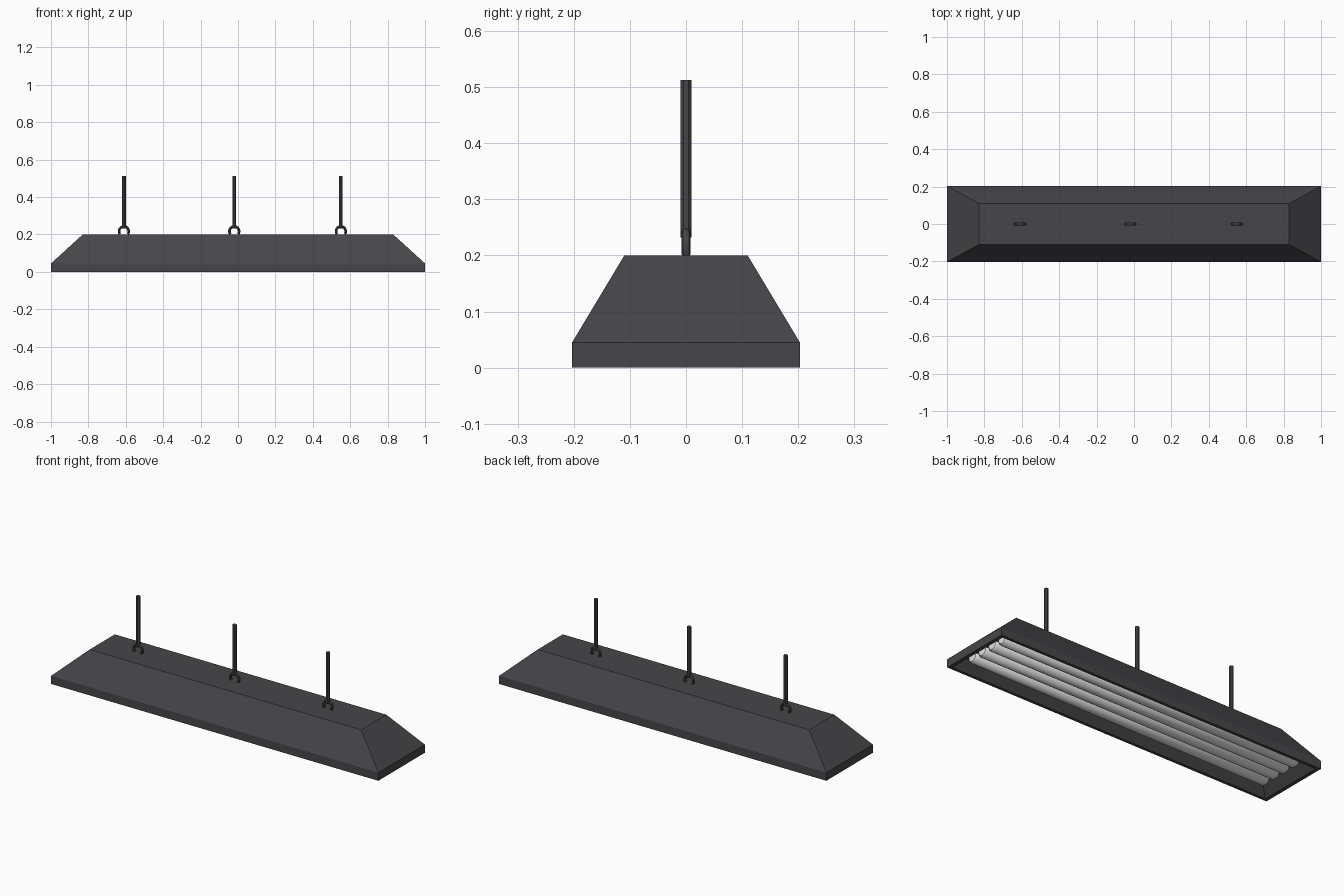
import bpy, bmesh, math

if "Cube" in bpy.data.objects:
    bpy.data.objects.remove(bpy.data.objects["Cube"])


def material(name, rgb):
    m = bpy.data.materials.new(name)
    m.diffuse_color = (*rgb, 1)
    m.use_nodes = True
    m.node_tree.nodes["Principled BSDF"].inputs["Base Color"].default_value = m.diffuse_color
    return m


DARK = material("charcoal metal", (0.062, 0.060, 0.067))
LIGHT = material("tube white", (0.75, 0.75, 0.74))


def finish(name, bm, mat, smooth=False):
    bmesh.ops.recalc_face_normals(bm, faces=bm.faces)
    me = bpy.data.meshes.new(name)
    bm.to_mesh(me)
    bm.free()
    ob = bpy.data.objects.new(name, me)
    bpy.context.collection.objects.link(ob)
    me.materials.append(mat)
    if smooth:
        bpy.ops.object.select_all(action='DESELECT')
        ob.select_set(True)
        bpy.context.view_layer.objects.active = ob
        bpy.ops.object.shade_smooth_by_angle(angle=math.radians(40))
    return ob


def loft(name, rings, mat, smooth=False):
    """Skin a list of equal-length point rings and cap both ends."""
    bm = bmesh.new()
    rows = [[bm.verts.new(p) for p in r] for r in rings]
    n = len(rows[0])
    for a, b in zip(rows, rows[1:]):
        for i in range(n):
            j = (i + 1) % n
            bm.faces.new((a[i], a[j], b[j], b[i]))
    bm.faces.new(rows[0])
    bm.faces.new(rows[-1])
    return finish(name, bm, mat, smooth)


def rect(hx, hy, z):
    return [(-hx, -hy, z), (hx, -hy, z), (hx, hy, z), (-hx, hy, z)]


# Housing: tapered hood, vertical band, bottom rim and recessed lamp panel
loft("housing", [rect(0.83, 0.11, 0.2), rect(1.0, 0.203, 0.045),
                 rect(1.0, 0.203, 0.0), rect(0.98, 0.187, 0.0),
                 rect(0.935, 0.153, 0.055)], DARK)


# Light tubes set into the panel
def tube(name, y):
    def ring(x, r):
        return [(x, y + r * math.cos(a * math.tau / 20),
                 0.051 + r * math.sin(a * math.tau / 20)) for a in range(20)]
    loft(name, [ring(-0.92, 0.026), ring(-0.91, 0.034),
                ring(0.91, 0.034), ring(0.92, 0.026)], LIGHT, True)


for i in range(4):
    tube(f"light_tube_{i + 1}", (i - 1.5) * 0.074)


# Hanging loops and rods
def hanger(i, x):
    rings = []
    for k in range(13):
        a = math.radians(-35 + 250 * k / 12)
        c, s = math.cos(a), math.sin(a)
        rings.append([(x + (0.026 + 0.007 * math.cos(t)) * c,
                       0.008 * math.sin(t),
                       0.217 + (0.026 + 0.007 * math.cos(t)) * s)
                      for t in (q * math.tau / 8 for q in range(8))])
    loft(f"hanging_loop_{i}", rings, DARK, True)
    loft(f"hanging_rod_{i}",
         [[(x + 0.0108 * math.cos(t), 0.0108 * math.sin(t), z)
           for t in ((q + 0.5) * math.tau / 8 for q in range(8))]
          for z in (0.232, 0.513)], DARK)


for i, x in enumerate((-0.61, -0.02, 0.55), 1):
    hanger(i, x)
